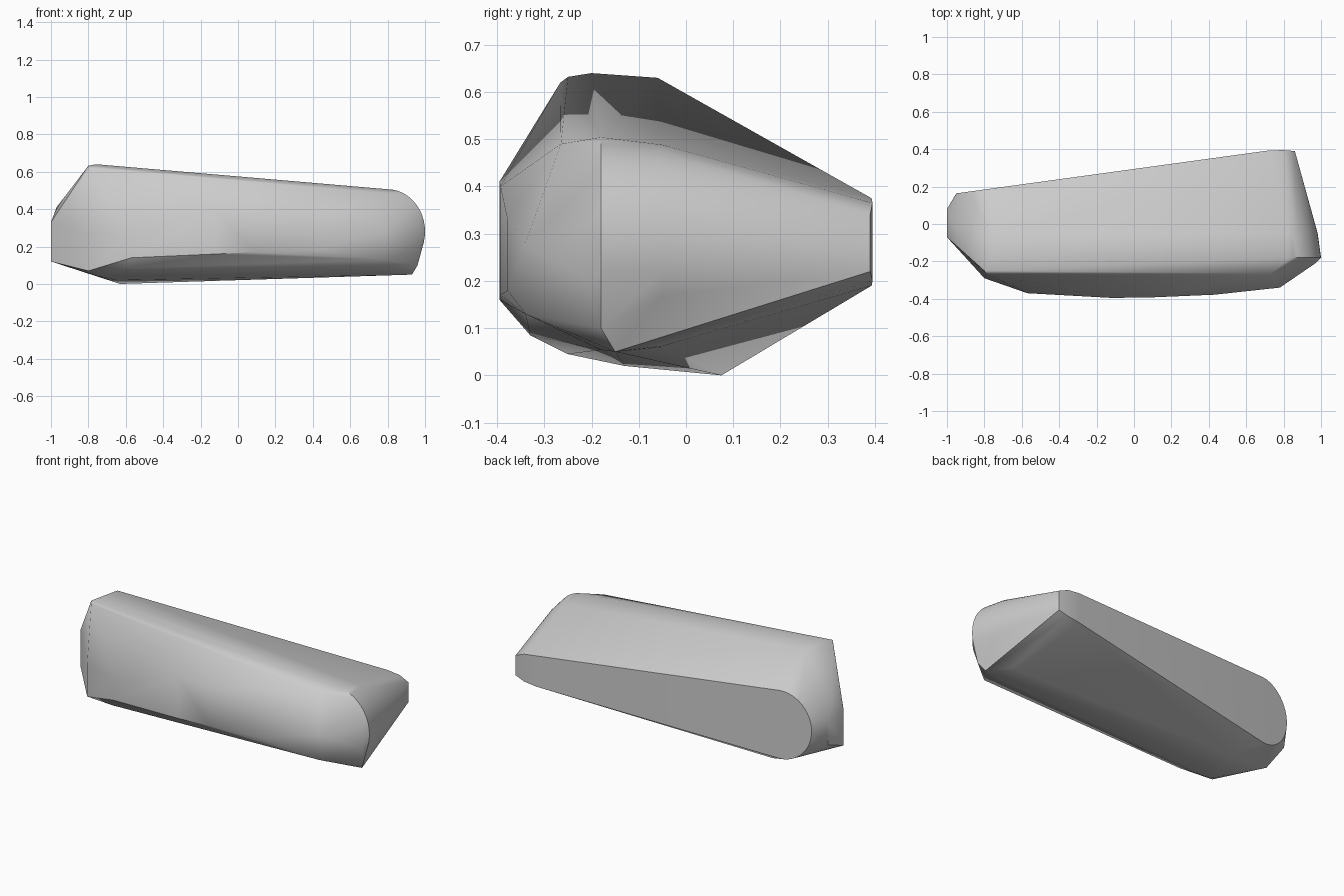
import bpy
import bmesh
from math import sin, cos, pi, radians
from mathutils import Vector

default_cube = bpy.data.objects.get("Cube")
if default_cube:
    bpy.data.objects.remove(default_cube, do_unlink=True)


def make_material(name, colour):
    material = bpy.data.materials.new(name)
    material.use_nodes = True
    material.diffuse_color = colour
    shader = material.node_tree.nodes["Principled BSDF"]
    shader.inputs["Base Color"].default_value = colour
    shader.inputs["Roughness"].default_value = 0.8
    return material


points = []


def add_point(x, y, z):
    points.append(Vector((x, y, z)))


def add_upright(x, y, low, high):
    """Add the lower and upper end of a vertical edge."""
    add_point(x, y, low)
    add_point(x, y, high)


def add_half_round(x, y, z, reach, height, slope, steps):
    """Add a half ellipse opening along x on an upright plane."""
    for step in range(steps + 1):
        angle = pi * step / steps - pi / 2
        offset = reach * cos(angle)
        add_point(x + offset, y + slope * offset, z + height * sin(angle))


# Rounded right end: broad round nose with a blunt lower corner
add_half_round(0.8, -0.18, 0.28, 0.2, 0.226, 0, 24)
add_half_round(0.8, -0.05, 0.275, 0.182, 0.215, 0, 24)
add_point(0.93, -0.15, 0.05)
add_point(0.96, -0.18, 0.1)
add_upright(0.97, -0.21, 0.2, 0.32)

# Narrow rear corner
add_upright(0.72, 0.393, 0.19, 0.375)
add_upright(0.8, 0.395, 0.2, 0.365)
add_upright(0.86, 0.39, 0.22, 0.34)

# Rounded left end of the flat rear face
add_half_round(-0.76, 0.19, 0.28, -0.19, 0.205, 0.138, 24)

# Blunt left end
add_upright(-1, -0.07, 0.12, 0.33)
add_upright(-1, 0.08, 0.18, 0.33)
add_point(-0.97, 0, 0.41)

# High left crest and the ridge running down to the right
add_point(-0.8, -0.25, 0.632)
add_point(-0.79, -0.266, 0.62)
add_point(-0.76, -0.2, 0.64)
add_point(-0.76, -0.06, 0.63)
add_point(0.73, -0.265, 0.49)

# Faceted bulging front
add_upright(-0.8, -0.29, 0.07, 0.27)
add_upright(-0.57, -0.37, 0.14, 0.26)
add_upright(-0.12, -0.395, 0.16, 0.41)
add_upright(0.08, -0.393, 0.17, 0.4)
add_upright(0.43, -0.378, 0.18, 0.33)
add_upright(0.78, -0.34, 0.13, 0.28)

# Underside
add_point(-0.63, 0.075, 0)
add_point(-0.65, -0.13, 0.02)
add_point(-0.76, -0.25, 0.045)
add_point(-0.6, -0.33, 0.085)

# Wrap the outlines in a single closed skin
bm = bmesh.new()
for point in points:
    bm.verts.new(point)
bmesh.ops.convex_hull(bm, input=list(bm.verts))
loose = [vert for vert in bm.verts if not vert.link_faces]
bmesh.ops.delete(bm, geom=loose, context="VERTS")
bmesh.ops.dissolve_limit(bm, angle_limit=radians(1),
                         verts=list(bm.verts), edges=list(bm.edges))
bmesh.ops.recalc_face_normals(bm, faces=list(bm.faces))

mesh = bpy.data.meshes.new("stone_body")
bm.to_mesh(mesh)
bm.free()
mesh.materials.append(make_material("stone_grey", (0.6, 0.6, 0.6, 1)))

body = bpy.data.objects.new("stone_body", mesh)
bpy.context.collection.objects.link(body)
bpy.ops.object.select_all(action="DESELECT")
body.select_set(True)
bpy.context.view_layer.objects.active = body
bpy.ops.object.shade_smooth_by_angle(angle=radians(30))
